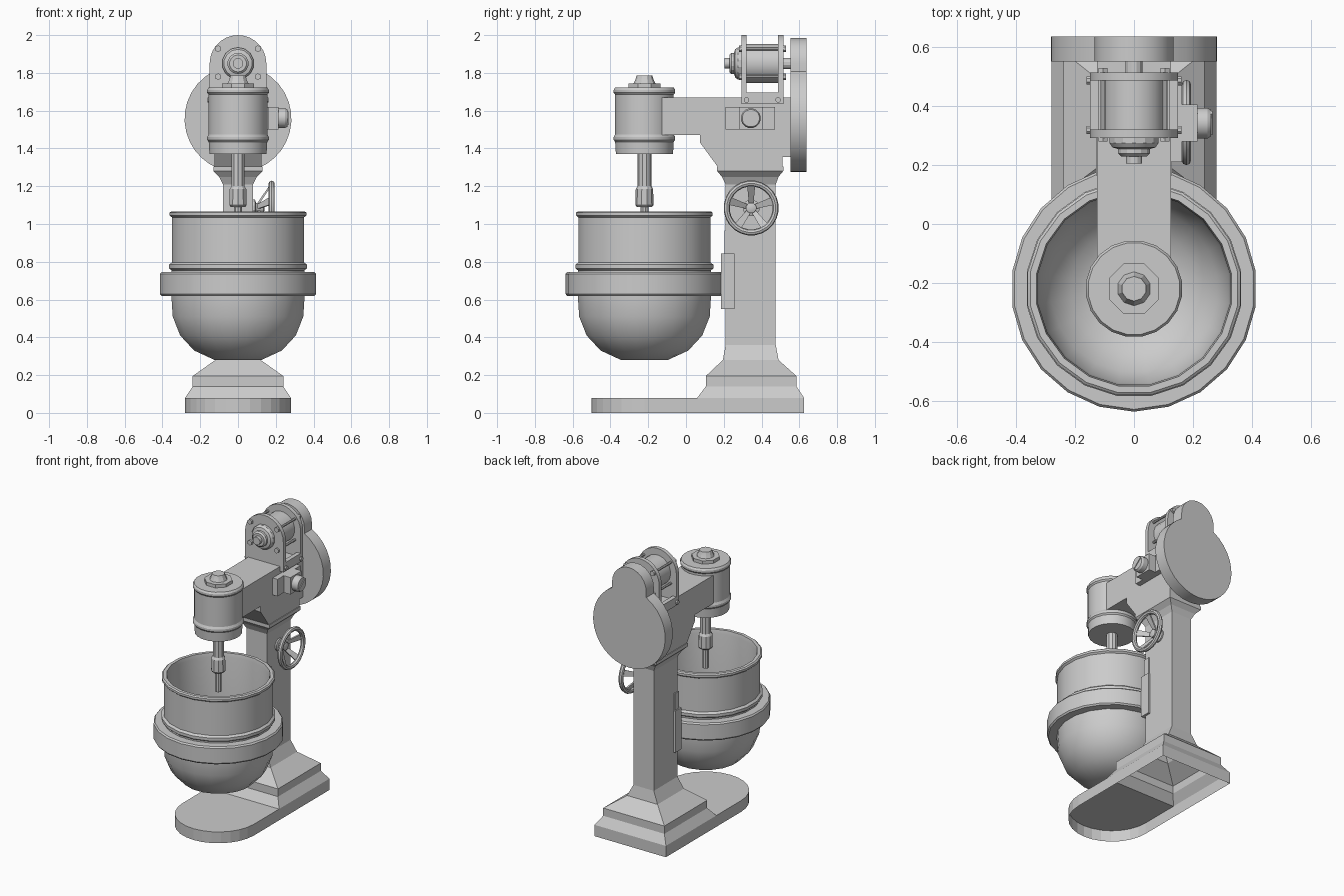
import bpy, bmesh
from math import sin, cos, pi, radians, sqrt, atan2

if "Cube" in bpy.data.objects:
    bpy.data.objects.remove(bpy.data.objects["Cube"])

AX = {'z': lambda u, v, h: (u, v, h),
      'y': lambda u, v, h: (u, h, v),
      'x': lambda u, v, h: (h, u, v)}


def finish(name, bm, smooth=False, recalc=True):
    bmesh.ops.remove_doubles(bm, verts=bm.verts, dist=1e-5)
    if recalc:
        bmesh.ops.recalc_face_normals(bm, faces=bm.faces)
    me = bpy.data.meshes.new(name)
    bm.to_mesh(me)
    bm.free()
    ob = bpy.data.objects.new(name, me)
    bpy.context.collection.objects.link(ob)
    if smooth:
        bpy.ops.object.select_all(action='DESELECT')
        ob.select_set(True)
        bpy.context.view_layer.objects.active = ob
        bpy.ops.object.shade_smooth_by_angle(angle=radians(25))
    return ob


def lathe(name, prof, centre, axis='z', n=20, smooth=True):
    """Spin (radius, height) points; centre gives the two cross-axis offsets."""
    bm = bmesh.new()
    f = AX[axis]
    rings = []
    for i in range(n):
        a = 2 * pi * (i + 0.5) / n
        rings.append([bm.verts.new(f(centre[0] + r * cos(a), centre[1] + r * sin(a), h))
                      for r, h in prof])
    for i in range(n):
        p, q = rings[i], rings[(i + 1) % n]
        for j in range(len(prof) - 1):
            bm.faces.new((p[j], q[j], q[j + 1], p[j + 1]))
    return finish(name, bm, smooth)


def rod(name, r, h0, h1, centre, axis, n=12):
    return lathe(name, [(0, h0), (r, h0), (r, h1), (0, h1)], centre, axis, n)


def box(name, x0, x1, y0, y1, z0, z1):
    bm = bmesh.new()
    bmesh.ops.create_cube(bm, size=1)
    for v in bm.verts:
        v.co = ((x0 + x1) / 2 + v.co.x * (x1 - x0), (y0 + y1) / 2 + v.co.y * (y1 - y0),
                (z0 + z1) / 2 + v.co.z * (z1 - z0))
    return finish(name, bm)


def prism(name, outline, h0, h1, axis):
    """Extrude a flat outline along an axis."""
    bm = bmesh.new()
    a = [bm.verts.new(AX[axis](u, v, h0)) for u, v in outline]
    b = [bm.verts.new(AX[axis](u, v, h1)) for u, v in outline]
    bm.faces.new(a)
    bm.faces.new(b)
    for i in range(len(a)):
        j = (i + 1) % len(a)
        bm.faces.new((a[i], a[j], b[j], b[i]))
    return finish(name, bm, True)


def arc(cx, cy, r, a0, a1, n):
    return [(cx + r * cos(a0 + (a1 - a0) * i / n), cy + r * sin(a0 + (a1 - a0) * i / n))
            for i in range(n + 1)]


BY = -0.22   # bowl and spindle axis
MZ = 1.85    # motor axis height
MY = 0.345   # column middle

# Base foot: rounded front, hollow below, opening under the column
bm = bmesh.new()
front = [(-0.28, 0.06)] + arc(0, BY, 0.28, pi, 2 * pi, 14) + [(0.28, 0.06)]
full = front + [(0.28, 0.625), (-0.28, 0.625)]
low = [bm.verts.new((x, y, 0)) for x, y in full]
top = [bm.verts.new((x, y, 0.08)) for x, y in full]
for i in range(len(full)):
    j = (i + 1) % len(full)
    bm.faces.new((low[i], low[j], top[j], top[i]))
bm.faces.new(top[:len(front)])
finish("base_foot", bm, recalc=False)

# Stepped plinth, column and flared capital as one loft, open at the bottom
bm = bmesh.new()
prev = None
for z, hx, y0, y1 in [(0.08, .28, .06, .625), (.14, .24, .105, .585), (.195, .24, .105, .585),
                      (.28, .12, .195, .49), (.36, .08, .21, .475), (1.21, .08, .21, .475),
                      (1.25, .1, .19, .49), (1.28, .13, .165, .515), (1.305, .13, .165, .515)]:
    ring = [bm.verts.new(p) for p in ((-hx, y0, z), (hx, y0, z), (hx, y1, z), (-hx, y1, z))]
    if prev:
        for i in range(4):
            j = (i + 1) % 4
            bm.faces.new((prev[i], prev[j], ring[j], ring[i]))
    prev = ring
bm.faces.new(prev)
finish("column", bm, recalc=False)

# Arm
prism("arm", [(-0.2, 1.47), (.075, 1.47), (.075, 1.43), (.17, 1.30), (.51, 1.30), (.51, 1.355),
              (.555, 1.355), (.555, 1.67), (-0.2, 1.67)], -0.125, 0.125, 'x')

# Gear housing with rim, band, top nut and cap
lathe("gear_housing", [(0, 1.37), (.153, 1.37), (.157, 1.435), (.165, 1.445), (.165, 1.46),
                       (.157, 1.475), (.157, 1.685), (.165, 1.695), (.165, 1.71), (.157, 1.722),
                       (0, 1.722)], (0, BY))
lathe("housing_nut", [(0, 1.72), (.092, 1.72), (.092, 1.745), (0, 1.745)], (0, BY), n=8)
lathe("housing_cap", [(0, 1.74), (.06, 1.74), (.048, 1.765), (.042, 1.785), (0, 1.785)], (0, BY), n=10)

# Spindle, chuck and tool shaft
lathe("spindle", [(0, 1.38), (.037, 1.38), (.037, 1.2), (.046, 1.185), (.048, 1.1), (.04, 1.09),
                  (.022, 1.09), (.022, .95), (0, .95)], (0, BY), n=10)

# Mixing bowl with rolled rims and inner wall
lathe("bowl", [(0, .28), (.125, .28), (.235, .33), (.31, .41), (.35, .51), (.357, .62), (.357, .755),
               (.369, .765), (.369, .785), (.354, .797), (.354, 1.035), (.366, 1.045), (.366, 1.06),
               (.357, 1.067), (.335, 1.067), (.33, 1.04), (.33, .62), (.325, .51), (.285, .42),
               (.215, .35), (.115, .31), (0, .31)], (0, BY))
lathe("bowl_ring", [(.355, .62), (.41, .62), (.418, .63), (.418, .735), (.41, .745), (.355, .745),
                    (.355, .62)], (0, BY), n=22)

# Bowl lift slide and its rail on the column
box("lift_slide", -0.095, 0.095, .185, .256, .55, .845)
box("lift_rail", -0.087, 0.087, .205, .25, .84, .965)

# Hand wheel: hub, dished spokes, round rim
lathe("wheel_rim", [(.13 + .016 * cos(k * pi / 4), .178 + .016 * sin(k * pi / 4)) for k in range(9)],
      (MY, 1.085), 'x', 24)
lathe("wheel_hub", [(0, .07), (.045, .07), (.045, .09), (.028, .095), (.028, .135), (.015, .14),
                    (0, .14)], (MY, 1.085), 'x', 12)
bm = bmesh.new()
for k in range(5):
    a = pi / 2 + k * 2 * pi / 5
    v = []
    for r, w, x in [(.02, .012, .105), (.128, .022, .178)]:
        for s, d in ((-1, -.006), (1, -.006), (1, .006), (-1, .006)):
            v.append(bm.verts.new((x + d, MY + r * cos(a) - s * w * sin(a),
                                   1.085 + r * sin(a) + s * w * cos(a))))
    for i in range(4):
        j = (i + 1) % 4
        bm.faces.new((v[i], v[j], v[4 + j], v[4 + i]))
    bm.faces.new(v[:4])
    bm.faces.new(v[4:])
finish("wheel_spokes", bm)

# Belt cover: large disc joined with a smaller lobe
R, r = 0.283, 0.134
zj = sqrt(R * R - r * r)
a0 = atan2(zj, -r)
prism("belt_cover", arc(0, 1.557, R, a0, 2 * pi + pi - a0, 28) + arc(0, MZ, r, 0, pi, 12),
      .552, .637, 'y')

# Motor cradle: two round-topped plates and side flanges with bolts
for name, y in (("front", .293), ("rear", .487)):
    prism("motor_plate_" + name, [(-.15, 1.635), (.15, 1.635)] + arc(0, MZ, .15, 0, pi, 14),
          y, y + .028, 'y')
for side, s in (("left", -1), ("right", 1)):
    box("cradle_flange_" + side, min(s * .12, s * .15), max(s * .12, s * .15), .293, .515, 1.635, 1.695)
    for i, y in enumerate((.32, .488)):
        rod(f"flange_bolt_{side}_{i}", .015, min(s * .14, s * .162), max(s * .14, s * .162),
            (y, 1.657), 'x', 8)
    for i, z in enumerate((1.78, 1.928)):
        rod(f"tie_rod_{side}_{i}", .009, .285, .525, (s * .105, z), 'y', 8)
        for h0, h1 in ((.28, .3), (.51, .53)):
            rod(f"tie_rod_nut_{side}_{i}", .018, h0, h1, (s * .105, z), 'y', 6)

# Motor body, stepped front bearing and shaft
rod("motor_body", .104, .3, .5, (0, MZ), 'y', 20)
lathe("motor_bearing", [(0, .3), (.085, .3), (.085, .275), (.075, .26), (.056, .255), (.056, .24),
                        (.045, .23), (.028, .23), (.028, .205), (0, .205)], (0, MZ), 'y', 14)
rod("motor_shaft", .03, .5, .56, (0, MZ), 'y')

# Switch box with rotary knob
box("switch_plate", .12, .163, .21, .47, 1.5, 1.62)
box("switch_box", .15, .215, .28, .407, 1.5, 1.62)
lathe("switch_knob", [(0, .21), (.053, .21), (.053, .25), (.046, .262), (0, .262)], (.343, 1.56), 'x', 16)
grip = box("knob_grip", -.004, .004, -.046, .046, -.008, .008)
grip.location = (.263, .343, 1.56)
grip.rotation_euler = (radians(40), 0, 0)
